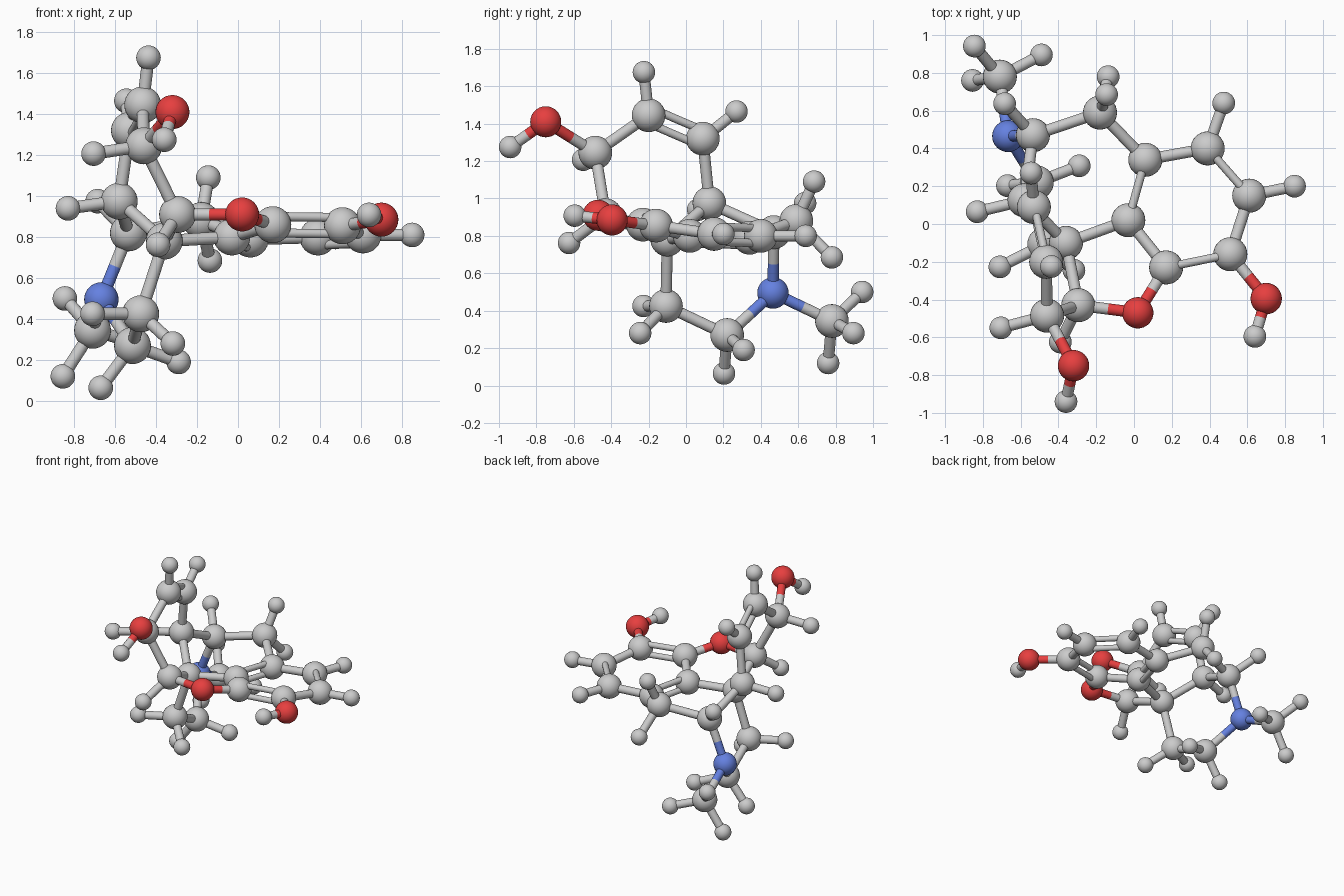
import bpy
from itertools import combinations
from mathutils import Vector

if "Cube" in bpy.data.objects:
    bpy.data.objects.remove(bpy.data.objects["Cube"])

RADIUS = {"carbon": 0.09, "oxygen": 0.083, "nitrogen": 0.084, "hydrogen": 0.06}
COLOR = {"oxygen": (0.8, 0.05, 0.05, 1), "nitrogen": (0.13, 0.22, 0.75, 1)}
BOND_R, DOUBLE_R, DOUBLE_GAP, REACH = 0.03, 0.022, 0.04, 0.44

ATOMS = {
    "carbon": [
        # flat six-sided ring
        (-.03, .02, .80), (.06, .34, .79), (.39, .40, .80),
        (.61, .15, .81), (.51, -.16, .855), (.17, -.23, .86),
        # upright ring
        (-.295, -.43, .91), (-.46, -.485, 1.245), (-.465, -.20, 1.445),
        (-.53, .09, 1.32), (-.58, .125, .975), (-.36, -.10, .78),
        # lower ring and side links
        (-.535, .47, .82), (-.18, .59, .88), (-.71, .78, .345),
        (-.515, .22, .27), (-.475, -.107, .425)],
    "oxygen": [(.70, -.395, .885), (.02, -.47, .91), (-.32, -.75, 1.41)],
    "nitrogen": [(-.667, .465, .495)],
    "hydrogen": [
        (.64, -.595, .908), (.85, .20, .81), (.475, .64, .80),
        (-.39, -.625, .762), (-.36, -.94, 1.275), (-.705, -.55, 1.207),
        (-.437, -.225, 1.675), (-.545, .27, 1.465), (-.83, .065, .94),
        (-.685, .637, .975), (-.145, .685, 1.09), (-.137, .78, .685),
        (-.845, .942, .50), (-.855, .76, .12), (-.49, .895, .28),
        (-.29, .308, .19), (-.67, .203, .064), (-.318, -.245, .28),
        (-.71, -.227, .425)],
}
DOUBLE = {(0, 1), (2, 3), (4, 5), (8, 9)}   # carbon index pairs

MATS = {}
for kind, col in COLOR.items():
    MATS[kind] = bpy.data.materials.new(kind + "_colour")
    MATS[kind].diffuse_color = col


def finish(name, kind):
    ob = bpy.context.object
    ob.name = name
    if kind in MATS:
        ob.data.materials.append(MATS[kind])
    bpy.ops.object.shade_smooth_by_angle()


def rod(a, b, r, kind):
    d = b - a
    bpy.ops.mesh.primitive_cylinder_add(
        vertices=20, radius=r, depth=d.length, location=(a + b) / 2,
        rotation=d.to_track_quat('Z', 'Y').to_euler())
    finish(kind + "_bond", kind)


# atom balls
atoms = []
for kind, points in ATOMS.items():
    for i, p in enumerate(points):
        bpy.ops.mesh.primitive_uv_sphere_add(
            segments=32, ring_count=16, radius=RADIUS[kind], location=p)
        finish(kind + "_ball", kind)
        atoms.append((kind, i, Vector(p)))

# bonds between neighbouring atoms, coloured by half
for (ka, ia, a), (kb, ib, b) in combinations(atoms, 2):
    if (b - a).length > REACH or ka == kb == "hydrogen":
        continue
    offsets, r = [Vector()], BOND_R
    if ka == kb == "carbon" and (ia, ib) in DOUBLE:
        side = (b - a).cross(Vector((1, 0, 0)))
        if ia != 8:                       # flat ring: rods stacked upright
            side = Vector((0, 0, 1))
        side = side.normalized() * DOUBLE_GAP
        offsets, r = [side, -side], DOUBLE_R
    for o in offsets:
        if ka in MATS or kb in MATS:
            mid = (a + b) / 2
            rod(a + o, mid + o, r, ka)
            rod(mid + o, b + o, r, kb)
        else:
            rod(a + o, b + o, r, "carbon")

for m in bpy.data.materials:
    if m.users and not m.is_grease_pencil:
        m.use_nodes = True
        m.node_tree.nodes["Principled BSDF"].inputs["Base Color"].default_value = m.diffuse_color
